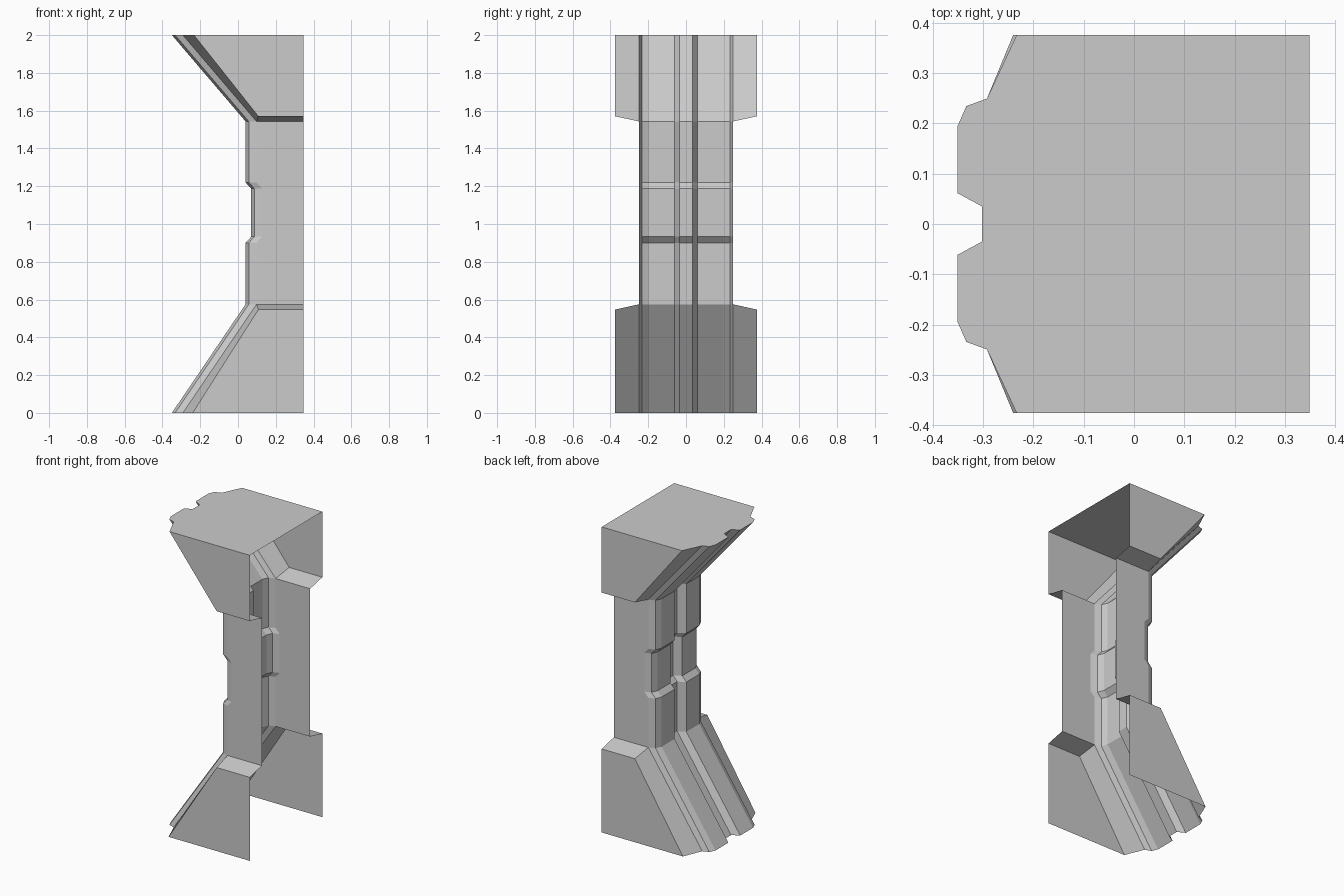
import bpy, bmesh

if "Cube" in bpy.data.objects:
    bpy.data.objects.remove(bpy.data.objects["Cube"])

BACK = 0.348      # open back plane (x)
SIDE = 0.375      # outer half width of base and capital
HALF = [(0.048, 0.035), (0, 0.061), (0, 0.195), (0.017, 0.234), (0.058, 0.249)]
PROFILE = [(d, -y) for d, y in reversed(HALF)] + HALF   # fluted face, -y to +y
EDGE_D, EDGE_Y = HALF[-1]

bm = bmesh.new()


def face(*pts):
    return bm.faces.new([bm.verts.new(p) for p in pts])


def ring(x, z):
    return [(x + d, y, z) for d, y in PROFILE]


# Fluted front swept through (front x, z) levels, with the shallow waist band
levels = [(-0.35, 0), (0.04, 0.575), (0.04, 0.90), (0.07, 0.933),
          (0.07, 1.187), (0.04, 1.22), (0.04, 1.543), (-0.35, 2)]
for lo, hi in zip(levels, levels[1:]):
    a, b = ring(*lo), ring(*hi)
    for i in range(len(a) - 1):
        face(a[i], a[i + 1], b[i + 1], b[i])

shaft = levels[1:-1]
for s in (-1, 1):
    # Flat shaft sides
    front = [(x + EDGE_D, s * EDGE_Y, z) for x, z in shaft]
    for a, b in zip(front, front[1:]):
        face(a, (BACK, a[1], a[2]), (BACK, b[1], b[2]), b)

    # Wings of the base and capital: sloped bevel, ledge, outer side
    for z_end, z_in, z_out, x_end in ((0, 0.575, 0.547, -0.24), (2, 1.543, 1.57, -0.233)):
        p = (-0.35 + EDGE_D, s * EDGE_Y, z_end)
        e = (0.04 + EDGE_D, s * EDGE_Y, z_in)
        f = (BACK, s * EDGE_Y, z_in)
        a = (x_end, s * SIDE, z_end)
        b = (0.108, s * SIDE, z_out)
        c = (BACK, s * SIDE, z_out)
        d = (BACK, s * SIDE, z_end)
        face(p, a, b, e)
        face(e, b, c, f)
        face(a, d, c, b)

# Top cap (bottom and back stay open)
cap = face((BACK, -SIDE, 2), (-0.233, -SIDE, 2), *ring(-0.35, 2),
           (-0.233, SIDE, 2), (BACK, SIDE, 2))

# Weld the panels and point normals outward
bmesh.ops.remove_doubles(bm, verts=bm.verts, dist=0.0005)
bmesh.ops.recalc_face_normals(bm, faces=bm.faces)
bm.normal_update()
top = max(bm.faces, key=lambda f: f.calc_center_median().z)
if top.normal.z < 0:
    bmesh.ops.reverse_faces(bm, faces=bm.faces)

mesh = bpy.data.meshes.new("wall_pillar")
bm.to_mesh(mesh)
bm.free()
bpy.context.collection.objects.link(bpy.data.objects.new("wall_pillar", mesh))
